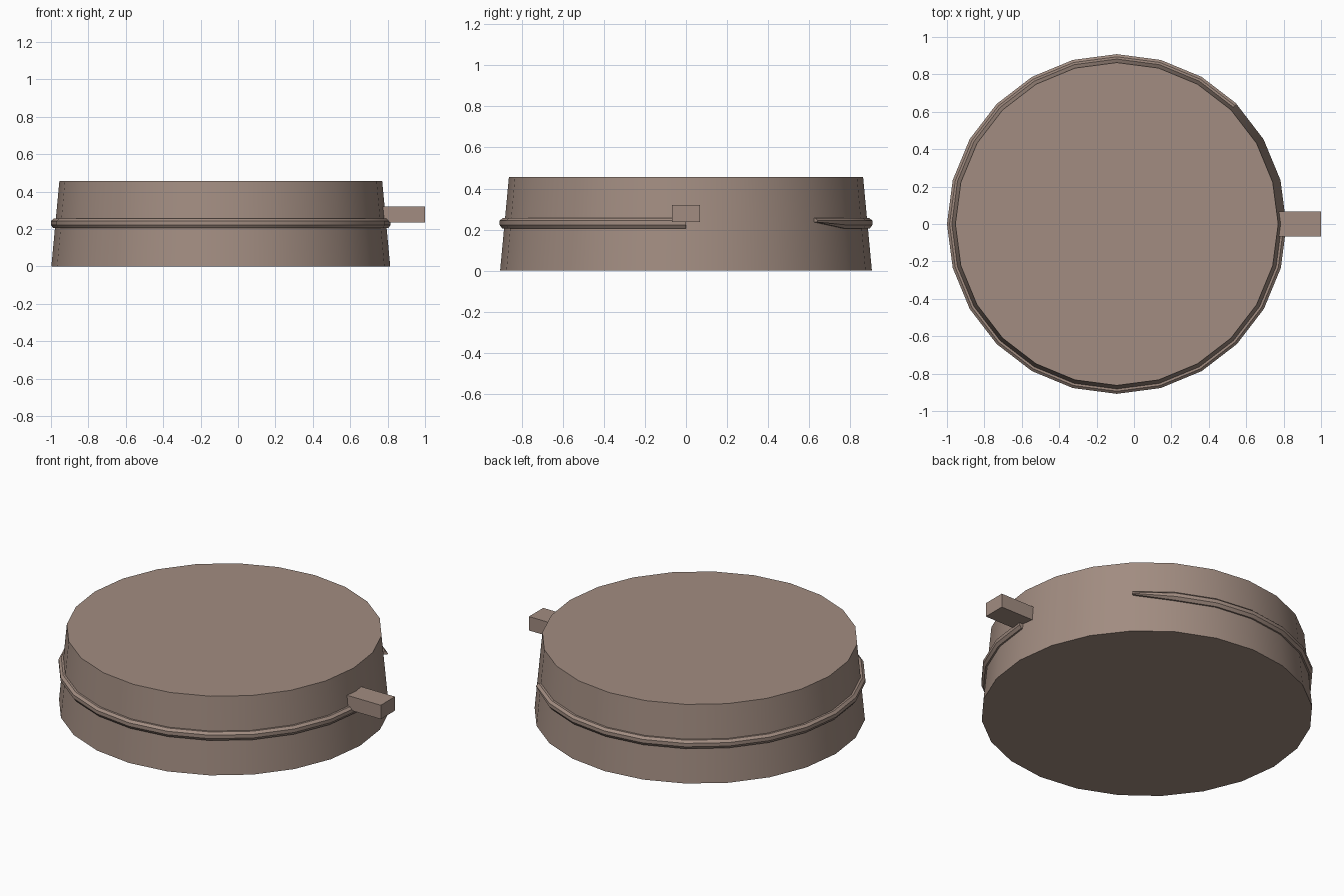
import bpy, bmesh, math

CX = -0.092      # axis of the round body
SIDES = 24

cube = bpy.data.objects.get("Cube")
if cube:
    bpy.data.objects.remove(cube, do_unlink=True)

clay = bpy.data.materials.new("warm_taupe")
clay.use_nodes = True
colour = (0.36, 0.265, 0.22, 1)
clay.diffuse_color = colour
bsdf = next(n for n in clay.node_tree.nodes if n.type == 'BSDF_PRINCIPLED')
bsdf.inputs["Base Color"].default_value = colour
bsdf.inputs["Roughness"].default_value = 0.8


def finish(obj, name, smooth=False):
    obj.name = name
    obj.data.materials.append(clay)
    bpy.ops.object.select_all(action='DESELECT')
    obj.select_set(True)
    bpy.context.view_layer.objects.active = obj
    if smooth:
        bpy.ops.object.shade_smooth_by_angle(angle=math.radians(30))


# Tapered drum
height = 0.457
bpy.ops.mesh.primitive_cone_add(vertices=SIDES, radius1=0.906, radius2=0.863,
                                depth=height, location=(CX, 0, height / 2))
finish(bpy.context.object, "drum_body", True)

# Side tab
bpy.ops.mesh.primitive_cube_add(size=1, location=(0.875, 0, 0.278))
tab = bpy.context.object
tab.scale = (0.25, 0.136, 0.084)
bpy.ops.object.transform_apply(location=False, rotation=False, scale=True)
finish(tab, "side_tab")

# Open band: sweeps round from the tab and ends in a pointed tip
profile = [(0.865, 0.256), (0.894, 0.256), (0.908, 0.243),
           (0.908, 0.222), (0.896, 0.205), (0.865, 0.205)]
steps = 21
bm = bmesh.new()
rings = []
for i in range(steps + 1):
    a = -math.tau * i / SIDES
    ring = []
    for r, z in profile:
        if i == steps:
            z = max(z, 0.236)
        ring.append(bm.verts.new((CX + r * math.cos(a), r * math.sin(a), z)))
    rings.append(ring)
n = len(profile)
for a, b in zip(rings, rings[1:]):
    for k in range(n):
        m = (k + 1) % n
        bm.faces.new((a[k], a[m], b[m], b[k]))
bm.faces.new(rings[0])
bm.faces.new(rings[-1])
bmesh.ops.remove_doubles(bm, verts=bm.verts, dist=0.0005)
bmesh.ops.recalc_face_normals(bm, faces=bm.faces)
mesh = bpy.data.meshes.new("band")
bm.to_mesh(mesh)
bm.free()
band = bpy.data.objects.new("band", mesh)
bpy.context.collection.objects.link(band)
finish(band, "band", True)
